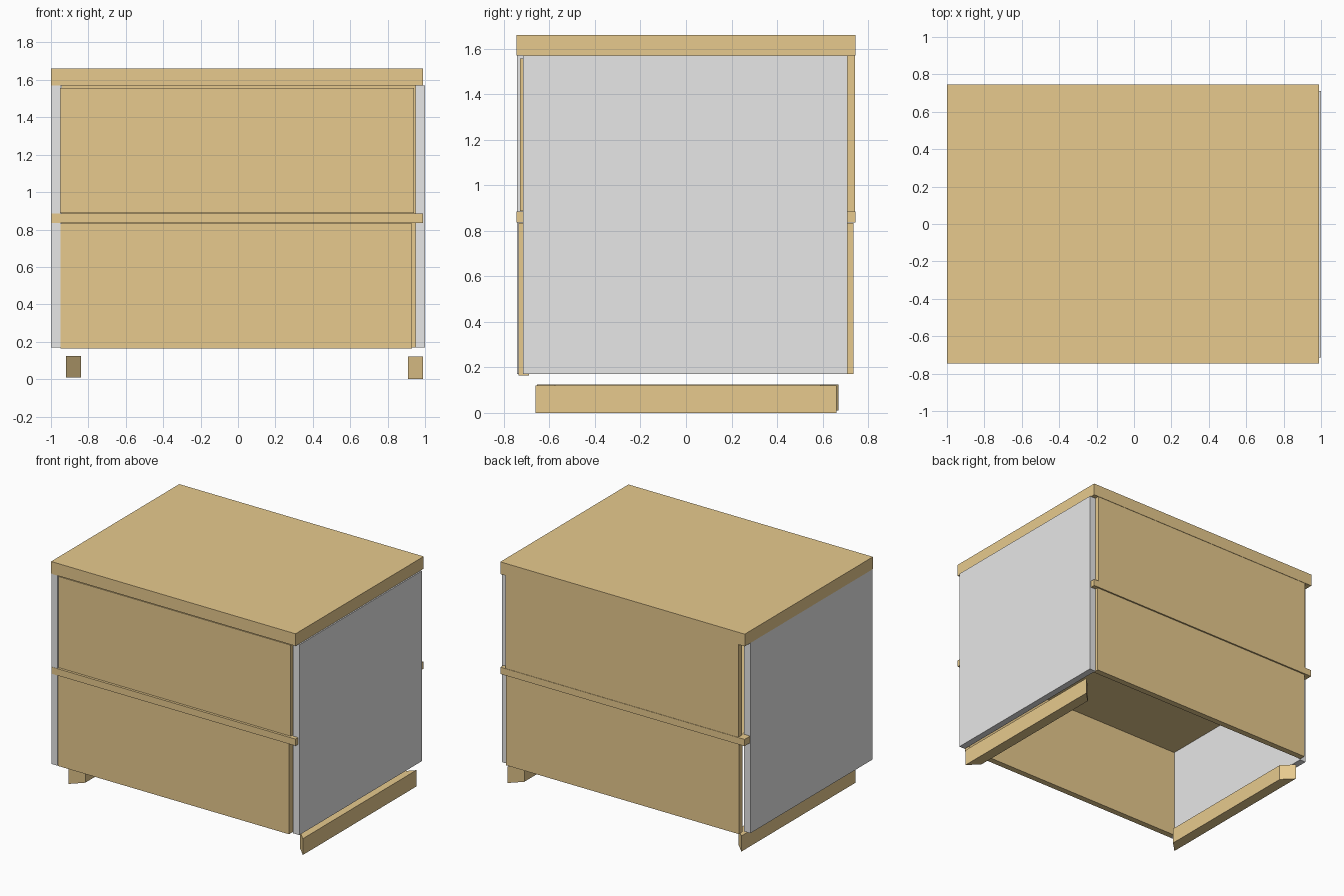
import bpy
import bmesh

old = bpy.data.objects.get("Cube")
if old:
    bpy.data.objects.remove(old, do_unlink=True)


def make_material(name, colour):
    mat = bpy.data.materials.new(name)
    mat.use_nodes = True
    mat.diffuse_color = (*colour, 1)
    mat.node_tree.nodes["Principled BSDF"].inputs["Base Color"].default_value = (*colour, 1)
    return mat


wood = make_material("light_wood", (0.80, 0.59, 0.27))
white = make_material("pale_grey", (0.80, 0.80, 0.80))


def board(name, x, y, z, mat, mitre=0):
    """Box between x, y and z ranges; mitre shortens the side facing the middle."""
    bm = bmesh.new()
    bmesh.ops.create_cube(bm, size=1)
    inner_sign = -1 if sum(x) > 0 else 1
    for v in bm.verts:
        inner = v.co.x * inner_sign > 0
        end = 1 if v.co.y > 0 else -1
        v.co = [r[0] if c < 0 else r[1] for c, r in zip(v.co, (x, y, z))]
        if inner:
            v.co.y -= end * mitre
    mesh = bpy.data.meshes.new(name)
    bm.to_mesh(mesh)
    bm.free()
    mesh.materials.append(mat)
    obj = bpy.data.objects.new(name, mesh)
    bpy.context.collection.objects.link(obj)
    return obj


# Horizontal boards
board("top_board", (-1, 0.99), (-0.745, 0.745), (1.57, 1.66), wood)
board("middle_shelf", (-0.998, 0.99), (-0.745, 0.745), (0.835, 0.885), wood)

# Side panels
board("left_side_panel", (0.95, 1), (-0.715, 0.71), (0.17, 1.57), white)
board("right_side_panel", (-1, -0.95), (-0.743, 0.68), (0.17, 1.57), white)

# Drawer fronts on the front and the back
board("front_upper_drawer", (-0.95, 0.94), (-0.73, -0.69), (0.887, 1.557), wood)
board("front_lower_drawer", (-0.95, 0.93), (-0.735, -0.69), (0.165, 0.833), wood)
board("back_upper_drawer", (-0.945, 0.95), (0.70, 0.742), (0.885, 1.57), wood)
board("back_lower_drawer", (-0.945, 0.95), (0.69, 0.735), (0.17, 0.834), wood)

# Mitred foot rails
board("left_foot", (0.91, 0.99), (-0.66, 0.66), (0, 0.12), wood, mitre=0.08)
board("right_foot", (-0.92, -0.84), (-0.655, 0.67), (0.01, 0.125), wood, mitre=0.08)
